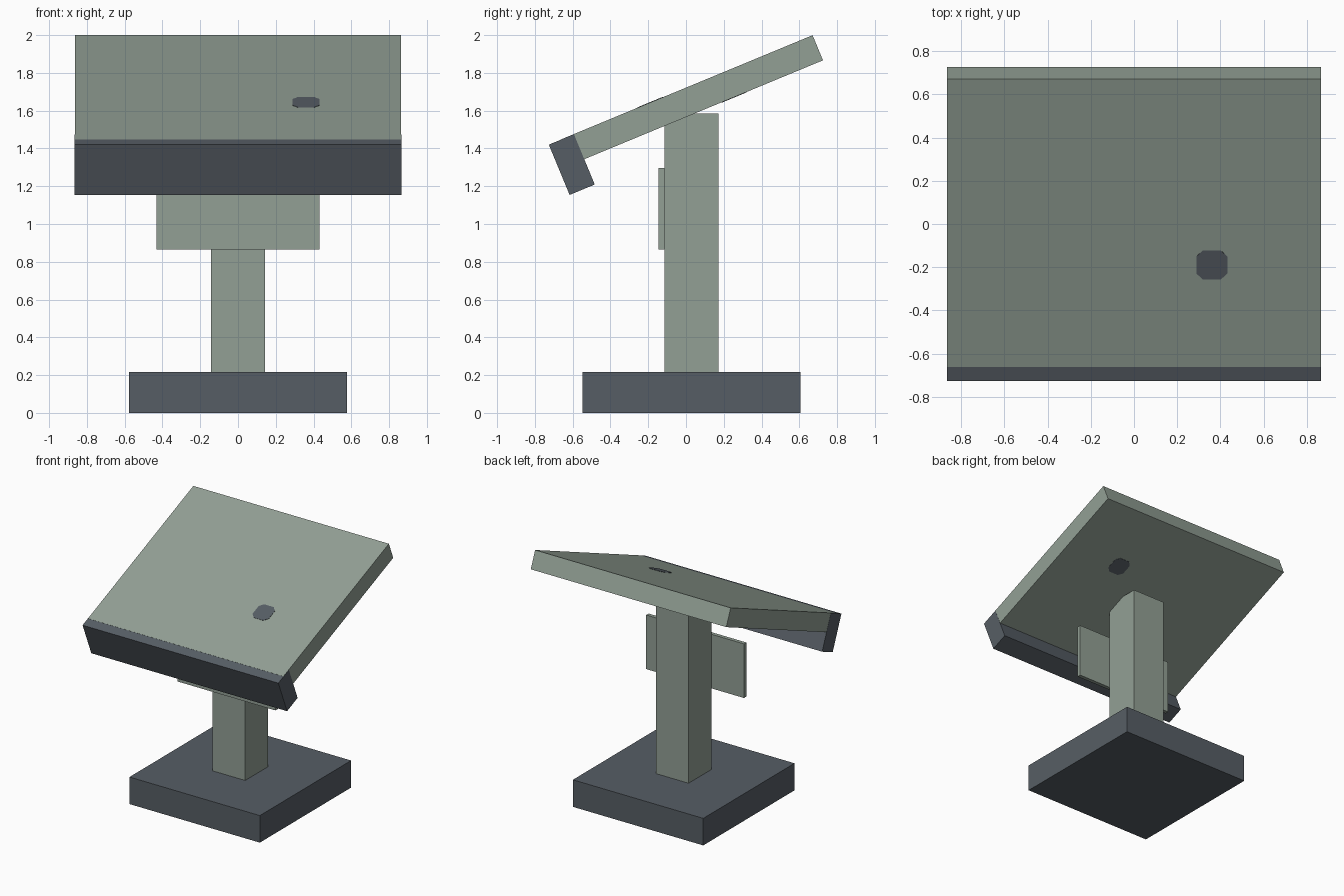
import bpy
import bmesh
from math import radians
from mathutils import Matrix, Vector

old = bpy.data.objects.get("Cube")
if old:
    bpy.data.objects.remove(old, do_unlink=True)


def make_material(name, rgb):
    mat = bpy.data.materials.new(name)
    mat.use_nodes = True
    mat.diffuse_color = (*rgb, 1)
    mat.node_tree.nodes["Principled BSDF"].inputs["Base Color"].default_value = (*rgb, 1)
    return mat


green = make_material("sage_green", (0.29, 0.35, 0.30))
slate = make_material("slate_grey", (0.094, 0.111, 0.13))


def add_box(name, size, center, mat, frame=Matrix(), chamfer=0):
    """Box in the given frame; chamfer cuts its four upright edges."""
    bm = bmesh.new()
    bmesh.ops.create_cube(bm, size=1)
    bmesh.ops.scale(bm, vec=Vector(size), verts=bm.verts)
    if chamfer:
        upright = [e for e in bm.edges
                   if abs(e.verts[0].co.z - e.verts[1].co.z) > size[2] / 2]
        bmesh.ops.bevel(bm, geom=upright, offset=chamfer, segments=1, affect='EDGES')
    bm.transform(frame @ Matrix.Translation(center))
    mesh = bpy.data.meshes.new(name)
    bm.to_mesh(mesh)
    bm.free()
    mesh.materials.append(mat)
    obj = bpy.data.objects.new(name, mesh)
    bpy.context.collection.objects.link(obj)
    return obj


U = 0.144  # thickness module shared by all parts

# Upright parts
add_box("base", (8 * U, 8 * U, 1.5 * U), (0, 0.029, 0.75 * U), slate)
add_box("post", (2 * U, 2 * U, 9.5 * U), (0, 0.029, 6.25 * U), green)
add_box("back_plate", (6 * U, 0.03, 3 * U), (0, -0.13, 7.5 * U), green)

# Tilted frame with its origin at the middle of the board's top face
tilt = Matrix.Translation((0, 0.005, 1.724)) @ Matrix.Rotation(radians(22.5), 4, 'X')
add_box("board", (12 * U, 10 * U, U), (0, 0, -U / 2), green, tilt)
add_box("front_lip", (12 * U + 0.002, U, 2 * U), (0, -5 * U, -U - 0.001), slate, tilt)

# Flush markers on the two broad faces of the board
for name, y, z in (("top_marker", -0.21, 0), ("underside_marker", 0.21, -U)):
    add_box(name, (U, U, 0.004), (0.36, y, z), slate, tilt, chamfer=0.03)
